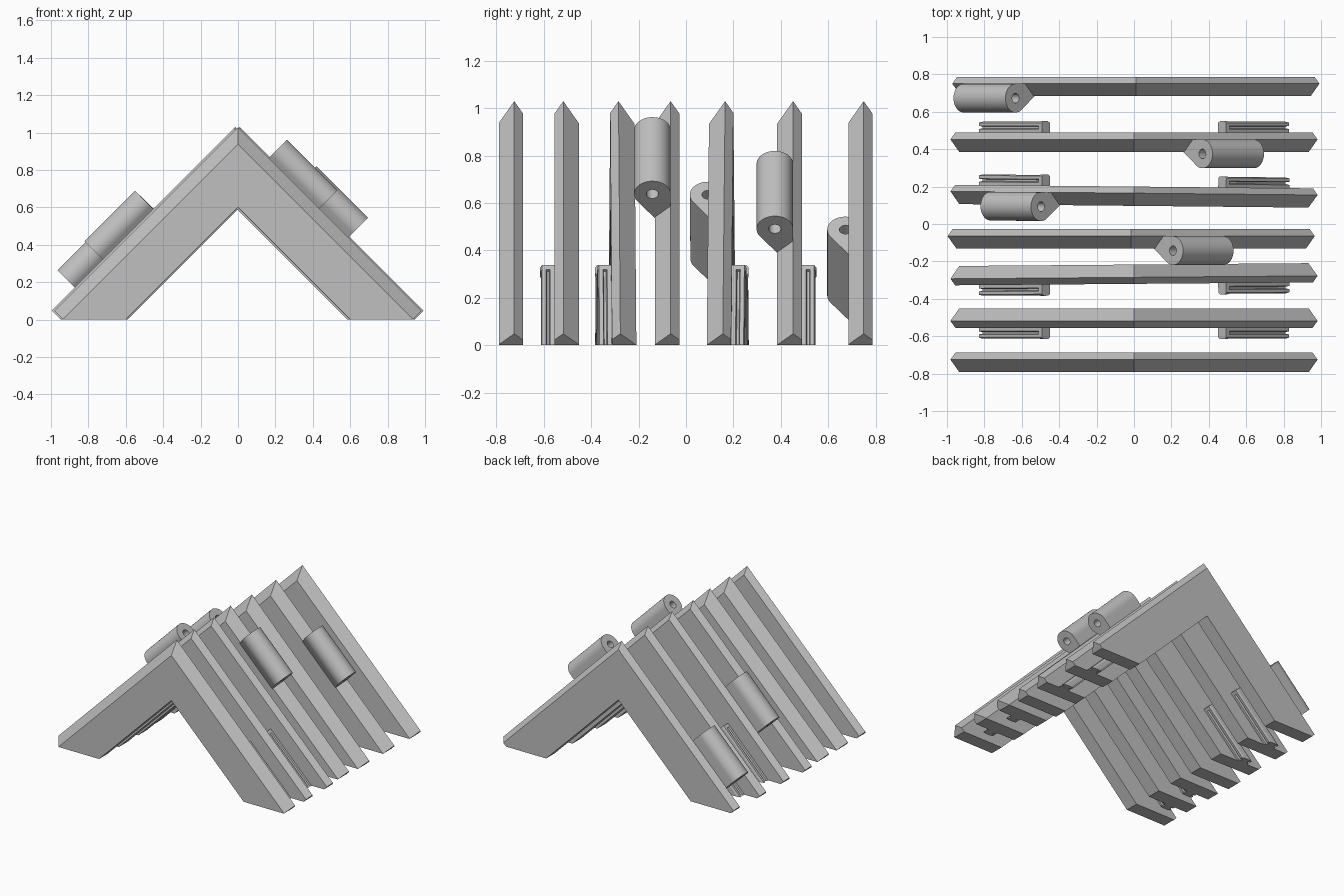
import bpy, bmesh, math

if "Cube" in bpy.data.objects:
    bpy.data.objects.remove(bpy.data.objects["Cube"])

grey = bpy.data.materials.new("plain grey")
grey.diffuse_color = (0.53, 0.53, 0.53, 1)
grey.use_nodes = True
grey.node_tree.nodes["Principled BSDF"].inputs["Base Color"].default_value = grey.diffuse_color


def finish(bm, name, loc, rot, smooth=False):
    bmesh.ops.recalc_face_normals(bm, faces=bm.faces[:])
    me = bpy.data.meshes.new(name)
    bm.to_mesh(me)
    bm.free()
    me.materials.append(grey)
    ob = bpy.data.objects.new(name, me)
    bpy.context.collection.objects.link(ob)
    ob.location = loc
    ob.rotation_euler[2] = rot
    if smooth:
        me.shade_smooth()
        me.set_sharp_from_angle(angle=math.radians(30))
    return ob


def trim(bm, co, no):
    # cut away the side the normal points to and cap the opening
    bmesh.ops.bisect_plane(bm, geom=bm.verts[:] + bm.edges[:] + bm.faces[:], dist=1e-6,
                           plane_co=co, plane_no=no, clear_outer=True)
    edges = [e for e in bm.edges if e.is_boundary]
    if edges:
        bmesh.ops.holes_fill(bm, edges=edges, sides=0)


# Leg coordinates: y across, s = x + z (height off the leg), t = x - z (along the leg)
def prism(bm, loops, t0, t1, side):
    edges = []
    for loop in loops:
        vs = [bm.verts.new((side * (s + t0) / 2, y, (s - t0) / 2)) for y, s in loop]
        edges += [bm.edges.new((vs[i - 1], vs[i])) for i in range(len(vs))]
    fill = bmesh.ops.triangle_fill(bm, edges=edges, use_beauty=True)
    faces = [f for f in fill["geom"] if isinstance(f, bmesh.types.BMFace)]
    ext = bmesh.ops.extrude_face_region(bm, geom=faces, use_keep_orig=True)
    top = [v for v in ext["geom"] if isinstance(v, bmesh.types.BMVert)]
    d = (t1 - t0) / 2
    bmesh.ops.translate(bm, verts=top, vec=(side * d, 0, -d))


# Chevron blade with a sharp off-centre ridge along its outer edge
def blade(name, left, right, loc, rot):
    k = math.sqrt(2)
    sec = [(-left, 0.6), (-left, 1.03 - left * k), (0, 1.03),
           (right, 1.03 - right * k), (right, 0.6)]
    bm = bmesh.new()
    rows = [[bm.verts.new((x, y, s - abs(x))) for y, s in sec] for x in (-2, 0, 2)]
    for a, b in zip(rows, rows[1:]):
        for i in range(5):
            bm.faces.new((a[i - 1], a[i], b[i], b[i - 1]))
    trim(bm, (0, 0, 0), (0, 0, -1))
    for sx in (-1, 1):
        trim(bm, (sx * 0.933, 0, 0), (sx, 0, -1))
    finish(bm, name, loc, rot)


# Grooved side rail with a closed upper end
def rail(name, face, out, depth, side, loc, rot):
    def y(f):
        return face + out * f * depth
    a, b, c, d = 0.745, 0.765, 0.81, 0.83
    sec = [(y(-.15), a), (y(.3), a), (y(.38), b), (y(.55), b), (y(.6), a), (y(.9), a),
           (y(1), b), (y(1), c), (y(.9), d), (y(.6), d), (y(.55), c), (y(.38), c),
           (y(.3), d), (y(-.15), d)]
    cap = [(y(-.15), a), (y(.9), a), (y(1.05), b), (y(1.05), c), (y(.9), d), (y(-.15), d)]
    bm = bmesh.new()
    prism(bm, [sec], 0.19, 1.0, side)
    trim(bm, (0, 0, 0), (0, 0, -1))
    prism(bm, [cap], 0.155, 0.19, side)
    finish(bm, name, loc, rot)


# Teardrop sleeve with a through hole, seated on the ridge bevel
def sleeve(name, t0, t1, side, loc, rot):
    k, r, cy, cs = math.sqrt(2), 0.077, -0.077, 1.131

    def arc(radius, end, n):
        return [(cy + radius * math.cos(end * i / n), cs + k * radius * math.sin(end * i / n))
                for i in range(n)]
    outline = arc(r, math.radians(219), 30) + [(-0.065, 0.925), (0, 1.025)]
    hole = arc(0.026, math.tau, 24)
    bm = bmesh.new()
    prism(bm, [outline, hole], t0, t1, side)
    finish(bm, name, loc, rot, smooth=True)


# ridge y, x shift, turn, width before and after the ridge, rail direction, sleeve (side, t0, t1)
layout = [
    (-0.725, 0, 0, 0.065, 0.037, 0, None),
    (-0.518, 0, 0, 0.038, 0.067, -1, None),
    (-0.285, 0, 0.008, 0.035, 0.068, -1, None),
    (-0.065, -0.015, 0, 0.065, 0.037, 0, (1, -0.685, -0.145)),
    (0.165, 0, -0.010, 0.068, 0.035, 1, (-1, -0.14, 0.40)),
    (0.452, 0, 0, 0.067, 0.038, 1, (1, -0.40, 0.15)),
    (0.75, 0.01, 0, 0.065, 0.037, 0, (-1, 0.155, 0.71)),
]
for i, (ry, dx, rot, left, right, out, slv) in enumerate(layout, 1):
    loc = (dx, ry, 0)
    blade(f"chevron_blade_{i}", left, right, loc, rot)
    if out:
        face = right if out > 0 else -left
        for side in (-1, 1):
            rail(f"rail_{i}_{'right' if side > 0 else 'left'}", face, out, 0.057, side, loc, rot)
    if slv:
        sleeve(f"sleeve_{i}", slv[1], slv[2], slv[0], loc, rot)
